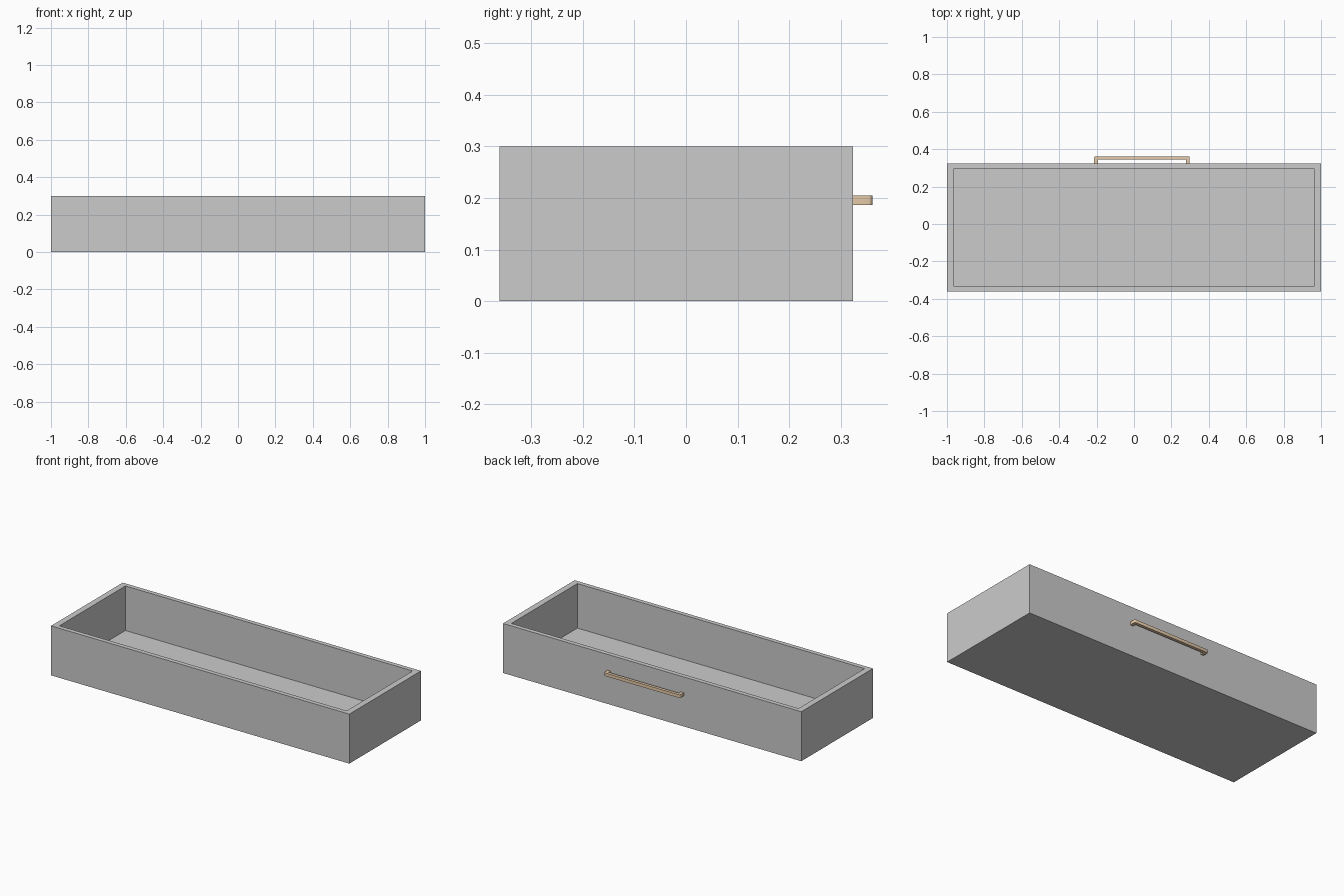
import bpy, bmesh
from math import radians

if "Cube" in bpy.data.objects:
    bpy.data.objects.remove(bpy.data.objects["Cube"])

X0, X1, Y0, Y1, H = -1.0, 1.0, -0.362, 0.324, 0.30


def finish(name, bm):
    bmesh.ops.recalc_face_normals(bm, faces=bm.faces)
    mesh = bpy.data.meshes.new(name)
    bm.to_mesh(mesh)
    bm.free()
    obj = bpy.data.objects.new(name, mesh)
    bpy.context.collection.objects.link(obj)
    return obj


# Open tray: rings from the outer base up over the rim and down to the floor
bm = bmesh.new()
rings = []
for dx, dy, z in [(0, 0, 0), (0, 0, H), (0.037, 0.027, H), (0.037, 0.027, 0.03)]:
    a, b, c, d = X0 + dx, X1 - dx, Y0 + dy, Y1 - dy
    rings.append([bm.verts.new(p) for p in ((a, c, z), (b, c, z), (b, d, z), (a, d, z))])
for lo, hi in zip(rings, rings[1:]):
    for i in range(4):
        j = (i + 1) % 4
        bm.faces.new((lo[i], lo[j], hi[j], hi[i]))
bm.faces.new(rings[0][::-1])
bm.faces.new(rings[-1])
finish("drawer_tray", bm)

# Pull handle: U outline extruded in z, outer corners rounded
hx0, hx1, yo, yi, t = -0.213, 0.298, 0.362, 0.344, 0.02
outline = [(hx0, Y1), (hx0, yo), (hx1, yo), (hx1, Y1),
           (hx1 - t, Y1), (hx1 - t, yi), (hx0 + t, yi), (hx0 + t, Y1)]
bm = bmesh.new()
face = bm.faces.new([bm.verts.new((x, y, 0.186)) for x, y in outline])
ext = bmesh.ops.extrude_face_region(bm, geom=[face])
bmesh.ops.translate(bm, vec=(0, 0, 0.019),
                    verts=[g for g in ext["geom"] if isinstance(g, bmesh.types.BMVert)])
corners = [e for e in bm.edges
           if all(v.co.y > yo - 1e-4 for v in e.verts)
           and abs(e.verts[0].co.x - e.verts[1].co.x) < 1e-4]
bmesh.ops.bevel(bm, geom=corners, offset=0.008, segments=4, profile=0.5, affect='EDGES')
handle = finish("pull_handle", bm)

mat = bpy.data.materials.new("tan_metal")
mat.diffuse_color = (0.8, 0.6, 0.4, 1)
mat.use_nodes = True
mat.node_tree.nodes["Principled BSDF"].inputs["Base Color"].default_value = mat.diffuse_color
handle.data.materials.append(mat)
bpy.context.view_layer.objects.active = handle
handle.select_set(True)
bpy.ops.object.shade_smooth_by_angle(angle=radians(35))
